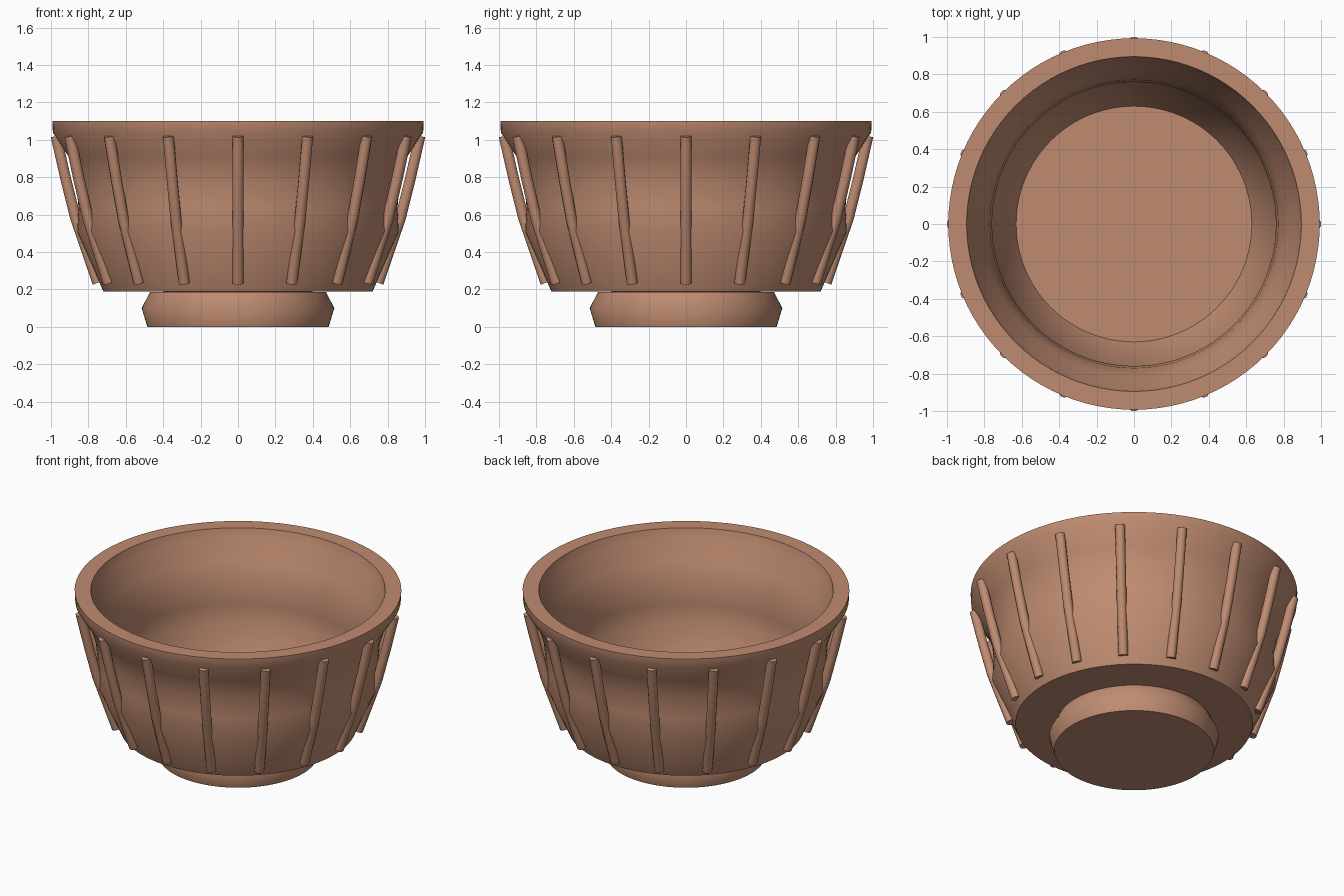
import bpy, bmesh, math
from mathutils import Matrix

cube = bpy.data.objects.get("Cube")
if cube:
    bpy.data.objects.remove(cube, do_unlink=True)

clay = bpy.data.materials.new("terracotta")
clay.use_nodes = True
colour = (0.52, 0.26, 0.165, 1.0)
clay.diffuse_color = colour
clay.node_tree.nodes["Principled BSDF"].inputs["Base Color"].default_value = colour


def finish(obj, angle):
    obj.data.materials.append(clay)
    bpy.ops.object.select_all(action="DESELECT")
    obj.select_set(True)
    bpy.context.view_layer.objects.active = obj
    bpy.ops.object.shade_smooth_by_angle(angle=math.radians(angle))


def lathe(name, profile, steps=96):
    """Turn a profile of (radius, height) points around the z axis."""
    bm = bmesh.new()
    verts = [bm.verts.new((r, 0, z)) for r, z in profile]
    edges = [bm.edges.new(pair) for pair in zip(verts, verts[1:])]
    bmesh.ops.spin(bm, geom=verts + edges, cent=(0, 0, 0), axis=(0, 0, 1),
                   angle=math.tau, steps=steps)
    bmesh.ops.remove_doubles(bm, verts=bm.verts, dist=0.0005)
    bmesh.ops.recalc_face_normals(bm, faces=bm.faces)
    mesh = bpy.data.meshes.new(name)
    bm.to_mesh(mesh)
    bm.free()
    obj = bpy.data.objects.new(name, mesh)
    bpy.context.collection.objects.link(obj)
    finish(obj, 50)
    return obj


# Bowl: waisted wall flaring into a thick flat rim, hollow inside
outer = [(0, 0.185), (0.72, 0.19), (0.86, 0.51), (0.853, 0.64), (0.866, 0.78),
         (0.905, 0.91), (0.99, 1.04), (0.993, 1.1)]
inner = [(0.895, 1.1), (0.88, 1.04), (0.81, 0.91), (0.77, 0.78), (0.759, 0.65),
         (0.766, 0.53), (0.63, 0.28), (0, 0.28)]
lathe("bowl", outer + inner)

# Foot: low ring with a rounded belly
lathe("foot", [(0, 0), (0.485, 0), (0.515, 0.1), (0.47, 0.187), (0, 0.187)])

# Ribs: thin rods standing around the wall
path = [(0.75, 0.235), (0.868, 0.58), (0.923, 0.8), (0.973, 1.02)]
curve = bpy.data.curves.new("rib_path", "CURVE")
curve.dimensions = "3D"
curve.bevel_depth = 0.03
curve.bevel_resolution = 3
curve.use_fill_caps = True
spline = curve.splines.new("POLY")
spline.points.add(len(path) - 1)
for point, (r, z) in zip(spline.points, path):
    point.co = (r, 0, z, 1)
guide = bpy.data.objects.new("rib_guide", curve)
bpy.context.collection.objects.link(guide)
bpy.context.view_layer.update()
rod = bpy.data.meshes.new_from_object(
    guide.evaluated_get(bpy.context.evaluated_depsgraph_get()))
bpy.data.objects.remove(guide, do_unlink=True)

COUNT = 16
for i in range(COUNT):
    rib = bpy.data.objects.new(f"rib_{i + 1}", rod.copy())
    rib.data.transform(Matrix.Rotation(math.tau * i / COUNT, 4, "Z"))
    bpy.context.collection.objects.link(rib)
    rib.data.materials.clear()
    finish(rib, 50)
